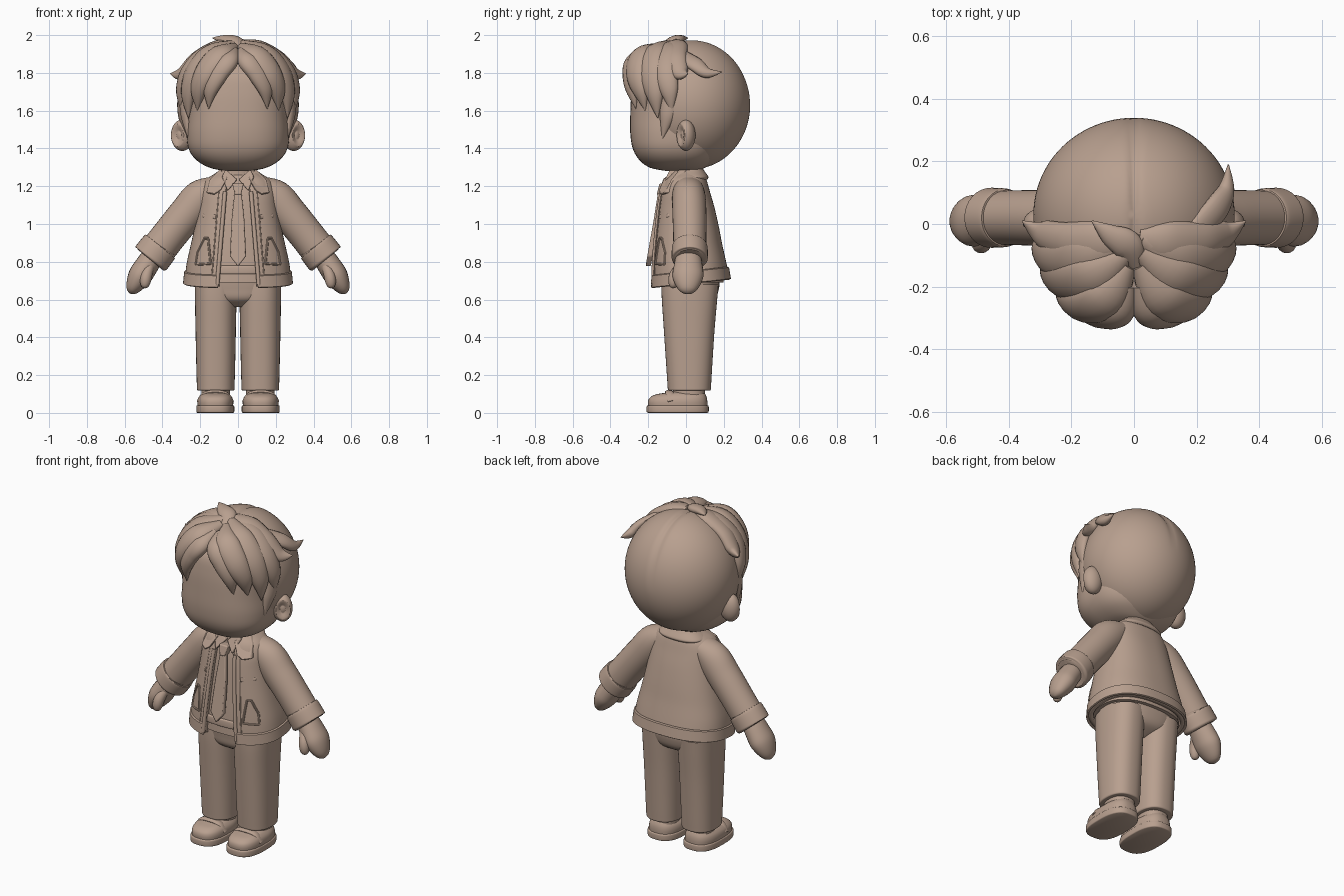
import bpy, bmesh, math
from mathutils import Vector

MAT = bpy.data.materials.new("clay_tan")
MAT.diffuse_color = (0.48, 0.35, 0.275, 1)


def finish(name, bm):
    bmesh.ops.recalc_face_normals(bm, faces=bm.faces)
    me = bpy.data.meshes.new(name)
    bm.to_mesh(me)
    bm.free()
    me.materials.append(MAT)
    ob = bpy.data.objects.new(name, me)
    bpy.context.collection.objects.link(ob)
    return ob


def skin(name, rings, closed=True):
    """Bridge rings of points; closed rings get end caps."""
    bm = bmesh.new()
    vs = [[bm.verts.new(p) for p in r] for r in rings]
    n = len(rings[0])
    for a, b in zip(vs, vs[1:]):
        for i in range(n if closed else n - 1):
            j = (i + 1) % n
            bm.faces.new((a[i], a[j], b[j], b[i]))
    if closed:
        bm.faces.new(vs[0])
        bm.faces.new(vs[-1])
    return finish(name, bm)


def spline(rows, t):
    """Catmull-Rom through rows of numbers, t in 0..1."""
    k = min(int(t * (len(rows) - 1)), len(rows) - 2)
    u = t * (len(rows) - 1) - k
    a, b, c, d = (rows[max(0, min(len(rows) - 1, k + o))] for o in (-1, 0, 1, 2))
    return [0.5 * (2 * q + (r - p) * u + (2 * p - 5 * q + 4 * r - s) * u * u
                   + (3 * q - p - 3 * r + s) * u ** 3) for p, q, r, s in zip(a, b, c, d)]


def power(v, e):
    return math.copysign(abs(v) ** e, v)


def oval(cx, rx, front, back, z, n=2.4, a0=0.0, seg=48):
    """Rounded-square ring, starting at the front (-y)."""
    cy, ry = (front + back) / 2, (back - front) / 2
    cnt = seg + (1 if a0 else 0)
    out = []
    for i in range(cnt):
        a = a0 + (2 * math.pi - 2 * a0) * i / seg
        out.append((cx + rx * power(math.sin(a), 2 / n), cy - ry * power(math.cos(a), 2 / n), z))
    return out


def loft(name, rows, cx=0.0, n=2.4, steps=24):
    """rows: z, half width, front y, back y."""
    rs = [spline(rows, i / steps) for i in range(steps + 1)]
    return skin(name, [oval(cx, max(r[1], .002), r[2], r[3], r[0], n) for r in rs])


def tube(name, rows, s=1, center=None, blunt=0.0, steps=20, seg=16):
    """rows: x, y, z, half width, half depth. Depth faces away from center, or -y."""
    rows = [(r[0] * s, *r[1:]) for r in rows]
    rings = []
    for i in range(steps + 1):
        t = i / steps
        x, y, z, w, d = spline(rows, t)
        p = Vector((x, y, z))
        tan = (Vector(spline(rows, min(1, t + .01))[:3]) - Vector(spline(rows, max(0, t - .01))[:3])).normalized()
        up = (p - Vector(center)) if center else Vector((0, -1, 0))
        side = tan.cross(up).normalized()
        nor = side.cross(tan).normalized()
        f = 1.0
        if blunt and t > 1 - blunt:
            f = math.sqrt(max(.01, 1 - ((t - 1 + blunt) / blunt) ** 2))
        rings.append([p + side * max(w * f, .002) * math.cos(a) + nor * max(d * f, .002) * math.sin(a)
                      for a in (2 * math.pi * k / seg for k in range(seg))])
    return skin(name, rings)


def ball(name, c, r, warp=None):
    bm = bmesh.new()
    bmesh.ops.create_uvsphere(bm, u_segments=96, v_segments=48, radius=1)
    for v in bm.verts:
        k = warp(v.co) if warp else 1
        v.co = Vector([c[i] + r[i] * v.co[i] * k for i in range(3)])
    return finish(name, bm)


def plate(name, pts, yfun, s=1, thick=.02):
    """Flat piece outlined in x, z and laid on a front surface."""
    front = [(x * s, yfun(x, z), z) for x, z in pts]
    back = [(x, y + thick, z) for x, y, z in front]
    ob = skin(name, [back, front])
    b = ob.modifiers.new("soft", 'BEVEL')
    b.width, b.segments = .006, 2
    return ob


# Jacket surface: z, half width, front, back
COAT = [(.69, .283, -.185, .23), (.79, .272, -.18, .212), (.89, .25, -.172, .192), (.99, .228, -.162, .173),
        (1.09, .21, -.15, .15), (1.17, .20, -.135, .127), (1.23, .175, -.112, .11), (1.265, .125, -.085, .095),
        (1.285, .095, -.07, .085)]


def coat_at(z):
    for a, b in zip(COAT, COAT[1:]):
        if z <= b[0]:
            u = max(0, (z - a[0]) / (b[0] - a[0]))
            return [p + (q - p) * u for p, q in zip(a, b)]
    return COAT[-1]


def coat_y(x, z, off=.008):
    _, w, f, b = coat_at(z)
    return (f + b) / 2 - (b - f) / 2 * max(.02, 1 - min(1, abs(x) / w) ** 2.4) ** (1 / 2.4) - off


def gap(z):
    return .105 - .05 * (z - .69) / .6


# Jacket shell, open at the front
rings = []
for i in range(31):
    z, w, f, b = spline(COAT, i / 30)
    r = oval(0, w, f, b, z, 2.4, math.asin((gap(z) / w) ** 1.2), 72)
    rings.append([(x, y, zz + (.025 * (y / .23) * max(0, (.9 - zz) / .21))) for x, y, zz in r])
jacket = skin("jacket", rings, closed=False)
m = jacket.modifiers.new("thickness", 'SOLIDIFY')
m.thickness, m.offset = .03, -1
# Hem band
rings = []
for z, o in ((.68, .0), (.685, .008), (.745, .008), (.752, -.004)):
    _, w, f, b = coat_at(z)
    r = oval(0, w + o, f - o, b + o, z, 2.4, math.asin((gap(z) / w) ** 1.2), 72)
    rings.append([(x, y, zz + .025 * y / .23) for x, y, zz in r])
hem = skin("jacket_hem", rings, closed=False)
m = hem.modifiers.new("thickness", 'SOLIDIFY')
m.thickness, m.offset = .025, -1

# Shirt, neck, belt, hips
loft("shirt", [(z, w * .88, f + .025, b - .03) for z, w, f, b in COAT])
loft("neck", [(1.2, .09, -.07, .08), (1.27, .078, -.065, .075), (1.34, .08, -.07, .08)])
loft("hips", [(.56, .06, -.06, .08), (.6, .17, -.115, .15), (.66, .222, -.13, .175), (.74, .225, -.14, .18)])
loft("belt", [(.735, .22, -.16, .18), (.74, .23, -.168, .185), (.775, .23, -.166, .185), (.78, .22, -.155, .18)])

# Tie
tie_y = lambda x, z: -.14 - .066 * min(1, max(0, (1.15 - z) / .37)) - .008
plate("tie", [(-.018, 1.17), (.018, 1.17), (.034, 1.02), (.043, .83), (0, .775), (-.043, .83), (-.034, 1.02)], tie_y, thick=.028)
plate("tie_knot", [(-.03, 1.215), (.03, 1.215), (.017, 1.155), (-.017, 1.155)], lambda x, z: -.155 + .25 * max(0, z - 1.155), thick=.05)

# Back collar
loft("collar_back", [(1.235, .135, -.06, .112), (1.25, .142, -.065, .118), (1.28, .105, -.06, .098), (1.295, .09, -.05, .088)])

for s, side in ((1, "right"), (-1, "left")):
    # Collars and jacket front trim
    plate("collar_" + side, [(.055, 1.245), (.095, 1.29), (.15, 1.235), (.168, 1.165), (.125, 1.155), (.09, 1.18)],
          lambda x, z: coat_y(x, z, .022), s, .04)
    plate("shirt_collar_" + side, [(.004, 1.235), (.065, 1.29), (.085, 1.25), (.055, 1.175)],
          lambda x, z: -.142 + .5 * max(0, z - 1.175), s, .04)
    for nm, dx, r in (("placket_edge", .004, .011), ("placket_seam", .036, .004)):
        tube(nm + "_" + side, [(gap(z) + dx, coat_y(gap(z) + dx, z, -.002), z, r, r)
                               for z in (.68, .8, .9, 1.0, 1.1, 1.17)], s)
    # Chest flap and slanted pocket
    plate("chest_flap_" + side, [(.115, 1.05), (.19, 1.055), (.19, 1.035), (.115, 1.025)], lambda x, z: coat_y(x, z, .006), s)
    loop = [(.145, .79), (.225, .785), (.215, .85), (.178, .925), (.158, .925), (.145, .79)]
    for k, (p, q) in enumerate(zip(loop, loop[1:])):
        tube(f"pocket_seam_{k}_{side}", [(x, coat_y(x, z, .001), z, .006, .006) for x, z in
             ((p[0] + (q[0] - p[0]) * u, p[1] + (q[1] - p[1]) * u) for u in (0, .5, 1))], s, steps=6, seg=8)
    # Sleeve, cuff, hand, thumb
    tube("sleeve_" + side, [(.10, .01, 1.21, .05, .075), (.19, .015, 1.145, .095, .088), (.27, .018, 1.055, .095, .09),
                            (.36, .02, .945, .093, .088), (.45, .02, .83, .094, .087)], s, seg=32)
    tube("cuff_" + side, [(.412, .02, .882, .094, .087), (.416, .02, .877, .101, .094), (.45, .02, .833, .103, .096),
                          (.462, .02, .817, .101, .094), (.466, .02, .812, .085, .08)], s, seg=32)
    tube("hand_" + side, [(.43, .012, .86, .055, .06), (.48, .012, .785, .062, .075), (.525, .01, .715, .063, .083),
                          (.572, .008, .632, .05, .07)], s, blunt=.45, seg=24)
    tube("thumb_" + side, [(.465, -.03, .78, .025, .025), (.485, -.06, .725, .03, .03), (.495, -.07, .66, .028, .026)],
         s, blunt=.4)
    # Trousers, ankle and shoe
    loft("trouser_leg_" + side, [(.118, .088, -.085, .12), (.122, .098, -.095, .13), (.15, .1, -.098, .133),
         (.3, .104, -.108, .142), (.45, .107, -.118, .152), (.6, .11, -.128, .165), (.68, .11, -.13, .172)], .118 * s, steps=36)
    loft("ankle_" + side, [(.07, .075, -.07, .1), (.14, .075, -.07, .1)], .118 * s)
    loft("shoe_sole_" + side, [(0, .094, -.2, .112), (.006, .1, -.208, .12), (.034, .1, -.208, .12), (.04, .095, -.2, .114)],
         .12 * s, 2.7)
    loft("shoe_upper_" + side, [(.035, .094, -.2, .113), (.06, .095, -.201, .113), (.08, .09, -.192, .11),
                                (.096, .078, -.165, .104), (.105, .066, -.12, .098), (.112, .05, -.08, .085)], .12 * s, 2.6)
    tube("shoe_strap_" + side, [(.03, -.075, .06, .022, .008), (.06, -.085, .1, .022, .01), (.12, -.09, .11, .022, .012),
                                (.18, -.085, .1, .022, .01), (.21, -.075, .06, .022, .008)], s, center=(.12 * s, -.09, 0))
    # Ear with a hollow on its front
    hollow = Vector((.6 * s, -.8, 0))
    ball("ear_" + side, (.295 * s, 0, 1.47), (.06, .05, .083),
         lambda c: 1 - .45 * min(1, max(0, (c.dot(hollow) - .72) / .15)))

# Face
loft("face", [(1.28, .06, -.1, .06), (1.298, .15, -.19, .1), (1.34, .222, -.248, .15), (1.4, .262, -.282, .18), (1.48, .272, -.295, .2),
              (1.58, .265, -.295, .2), (1.7, .26, -.288, .2), (1.8, .24, -.265, .2), (1.88, .17, -.19, .15)], n=2.5, steps=40)


# Hair cap with a parting groove on top and back
def parting(c):
    return 1 - .03 * math.exp(-(c.x / .05) ** 2) * min(1, max(0, c.z * 1.5 + .1))


ball("hair_cap", (0, .03, 1.632), (.322, .31, .342), parting)

# Swept hair locks: x, y, z, half width, half depth
LOCKS = {
    "inner_bang": [(.02, -.19, 1.91, .03, .03), (.05, -.275, 1.865, .055, .04), (.105, -.29, 1.80, .06, .04),
                   (.145, -.285, 1.71, .042, .03), (.155, -.265, 1.61, .002, .002)],
    "front_lock": [(.02, -.13, 1.93, .03, .03), (.09, -.235, 1.895, .07, .045), (.165, -.26, 1.81, .07, .045),
                   (.208, -.24, 1.71, .052, .035), (.215, -.215, 1.6, .002, .002)],
    "temple_lock": [(.02, -.09, 1.945, .03, .03), (.13, -.165, 1.905, .075, .045), (.22, -.18, 1.81, .075, .045),
                    (.262, -.165, 1.69, .052, .035), (.262, -.15, 1.56, .002, .002)],
    "side_lock": [(.02, -.05, 1.95, .03, .03), (.15, -.1, 1.91, .075, .04), (.25, -.11, 1.82, .07, .04),
                  (.297, -.09, 1.71, .05, .03), (.298, -.075, 1.59, .002, .002)],
    "crown_lock": [(.015, -.045, 1.945, .04, .03), (.11, -.06, 1.935, .07, .036), (.22, -.055, 1.875, .062, .036),
                   (.295, -.03, 1.80, .045, .03), (.358, .01, 1.795, .002, .002)],
    "sideburn": [(.285, -.08, 1.68, .05, .02), (.275, -.1, 1.57, .04, .025), (.262, -.125, 1.45, .002, .002)],
}
for s, side in ((1, "right"), (-1, "left")):
    for nm, rows in LOCKS.items():
        tube(nm + "_" + side, rows, s, center=(0, 0, 1.63), steps=28)
tube("back_flick", [(.2, -.02, 1.89, .04, .02), (.265, .05, 1.845, .045, .025), (.295, .11, 1.8, .03, .025),
                    (.302, .19, 1.805, .002, .002)], center=(0, 0, 1.63))
tube("top_tuft", [(.01, -.13, 1.93, .03, .02), (-.02, -.07, 1.965, .05, .028), (-.075, -.035, 1.978, .036, .022),
                  (-.135, .01, 1.985, .002, .002)], center=(0, 0, 1.63))

# Smooth shading with kept edges
bpy.ops.object.select_all(action='SELECT')
bpy.context.view_layer.objects.active = jacket
bpy.ops.object.shade_smooth_by_angle(angle=math.radians(40))
